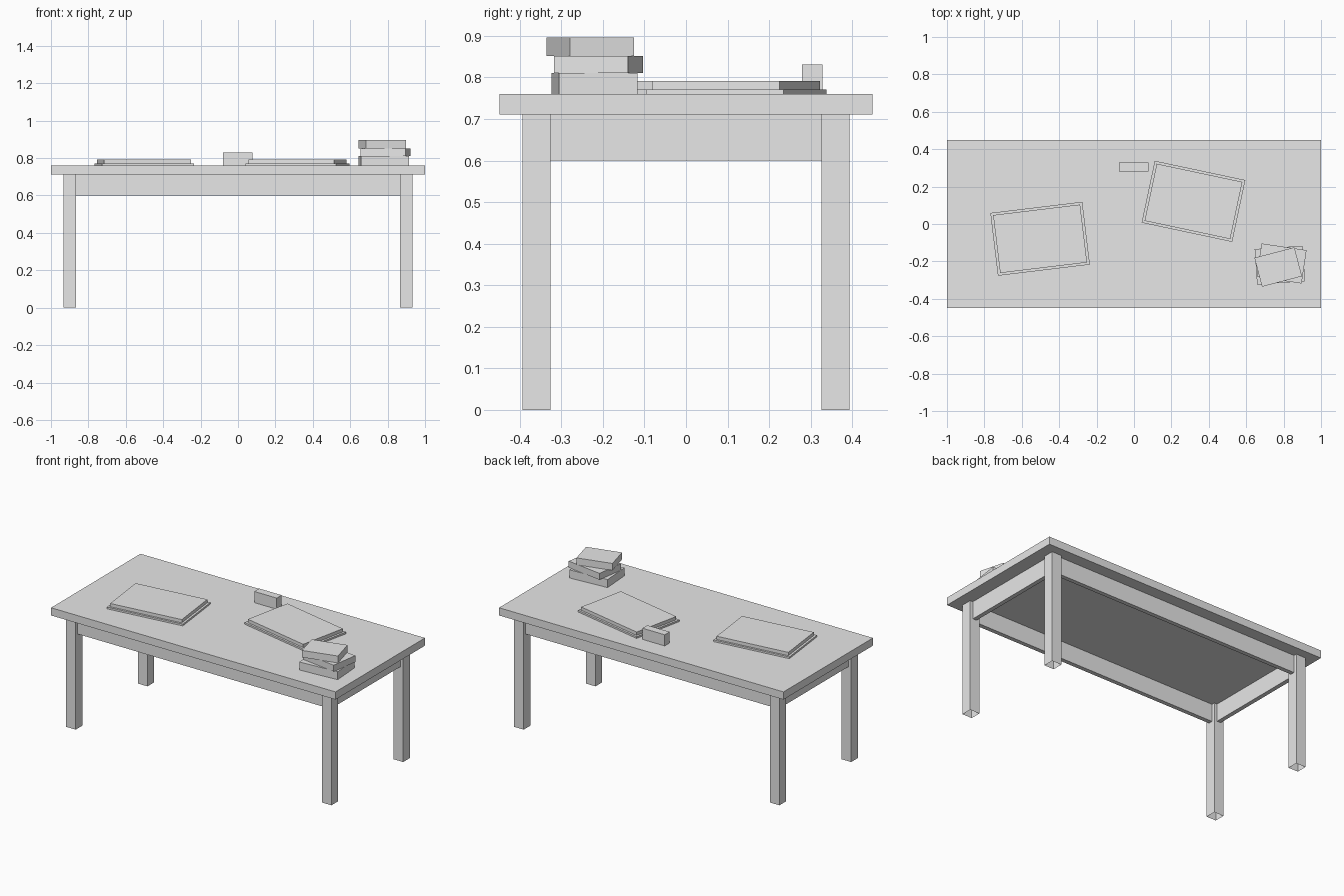
import bpy
import bmesh
import math
from mathutils import Matrix, Vector

cube = bpy.data.objects.get("Cube")
if cube:
    bpy.data.objects.remove(cube, do_unlink=True)

# One plain grey for everything
grey = bpy.data.materials.new("light_grey")
grey.use_nodes = True
GREY = (0.8, 0.8, 0.8, 1)
grey.diffuse_color = GREY
grey.node_tree.nodes["Principled BSDF"].inputs["Base Color"].default_value = GREY


def box(name, x, y, z0, z1, sx, sy, turn=0, open_bottom=False):
    """Box centred on x, y, from z0 to z1, turned about z in degrees."""
    bm = bmesh.new()
    bmesh.ops.create_cube(bm, size=1, matrix=Matrix.Diagonal((sx, sy, z1 - z0, 1)))
    if open_bottom:
        bm.normal_update()
        low = [f for f in bm.faces if f.normal.z < -0.5]
        bmesh.ops.delete(bm, geom=low, context='FACES_ONLY')
    mesh = bpy.data.meshes.new(name)
    bm.to_mesh(mesh)
    bm.free()
    mesh.materials.append(grey)
    obj = bpy.data.objects.new(name, mesh)
    obj.location = Vector((x, y, (z0 + z1) / 2))
    obj.rotation_euler.z = math.radians(turn)
    bpy.context.collection.objects.link(obj)
    return obj


TOP, UNDER, APRON_LOW = 0.76, 0.711, 0.6
LEG_X, LEG_Y, LEG = 0.899, 0.36, 0.067
BOARD = 0.027

# Table top
box("table_top", 0, 0, UNDER, TOP, 2, 0.898)

# Legs: hollow at the foot
for sx, side in ((-1, "right"), (1, "left")):
    for sy, end in ((-1, "front"), (1, "back")):
        box(f"{end}_{side}_leg", sx * LEG_X, sy * LEG_Y, 0, UNDER, LEG, LEG, open_bottom=True)

# Aprons between the legs
for s, end, side in ((-1, "front", "right"), (1, "back", "left")):
    box(f"{end}_apron", 0, s * LEG_Y, APRON_LOW, UNDER, 2 * LEG_X - LEG, BOARD)
    box(f"{side}_apron", s * LEG_X, 0, APRON_LOW, UNDER, BOARD, 2 * LEG_Y - LEG)

# Desk mats, each with a smaller pad on top
for side, x, y, turn in (("right", -0.502, -0.079, 6.9), ("left", 0.318, 0.121, -12)):
    box(f"{side}_mat", x, y, TOP, 0.771, 0.495, 0.338, turn)
    box(f"{side}_pad", x, y, 0.771, 0.792, 0.468, 0.312, turn)

# Small upright block
box("upright_block", -0.002, 0.304, TOP, 0.831, 0.157, 0.049)

# Stack of books
box("bottom_book", 0.78, -0.22, TOP, 0.811, 0.257, 0.19, 4)
box("middle_book", 0.789, -0.211, 0.811, 0.852, 0.243, 0.18, -8.5)
box("top_book", 0.771, -0.23, 0.852, 0.896, 0.221, 0.16, 14.7)
